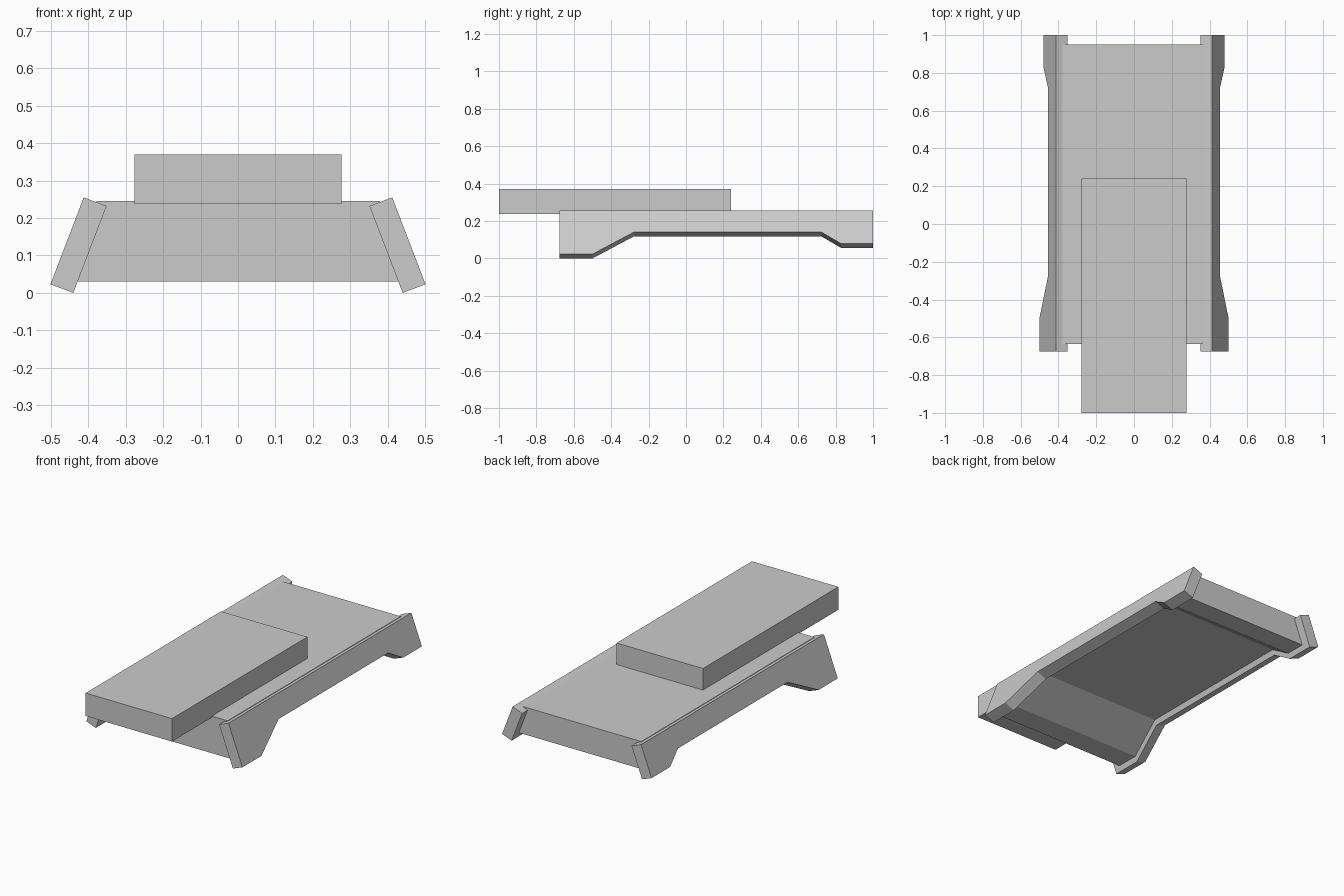
import bpy, bmesh

if "Cube" in bpy.data.objects:
    bpy.data.objects.remove(bpy.data.objects["Cube"])

SLOPE = 0.383  # sideways spread of the flanks per unit of drop


def loft(name, loop_a, loop_b):
    """Solid between two matching outlines."""
    bm = bmesh.new()
    a = [bm.verts.new(p) for p in loop_a]
    b = [bm.verts.new(p) for p in loop_b]
    bm.faces.new(a)
    bm.faces.new(b[::-1])
    n = len(a)
    for i in range(n):
        j = (i + 1) % n
        bm.faces.new((a[j], a[i], b[i], b[j]))
    bmesh.ops.recalc_face_normals(bm, faces=bm.faces[:])
    mesh = bpy.data.meshes.new(name)
    bm.to_mesh(mesh)
    bm.free()
    obj = bpy.data.objects.new(name, mesh)
    bpy.context.collection.objects.link(obj)
    return obj


def arch(y0, y1, top, front, middle, back):
    """Side outline with a raised middle, as (y, z) points."""
    return [(y0, top), (y0, front), (-0.5, front), (-0.28, middle),
            (0.725, middle), (0.83, back), (y1, back), (y1, top)]


# Tilted side panels with stepped lower edges
panel = arch(-0.675, 1.0, 0.255, 0.023, 0.14, 0.079)
for side, label in ((-1, "left"), (1, "right")):
    outer = [(side * (0.412 + (0.255 - z) * SLOPE), y, z) for y, z in panel]
    inner = [(x - side * 0.061, y, z - 0.023) for x, y, z in outer]
    loft(label + "_side_panel", outer, inner)

# Body between the panels, its underside set in slightly
body = arch(-0.635, 0.95, 0.245, 0.03, 0.147, 0.086)
halves = [[(s * (0.378 + (0.245 - z) * SLOPE), y, z) for y, z in body]
          for s in (-1, 1)]
loft("body", *halves)

# Overhanging top block
block = [(-1.0, 0.237), (0.24, 0.237), (0.24, 0.37), (-1.0, 0.37)]
loft("top_block", *[[(s * 0.277, y, z) for y, z in block] for s in (-1, 1)])
